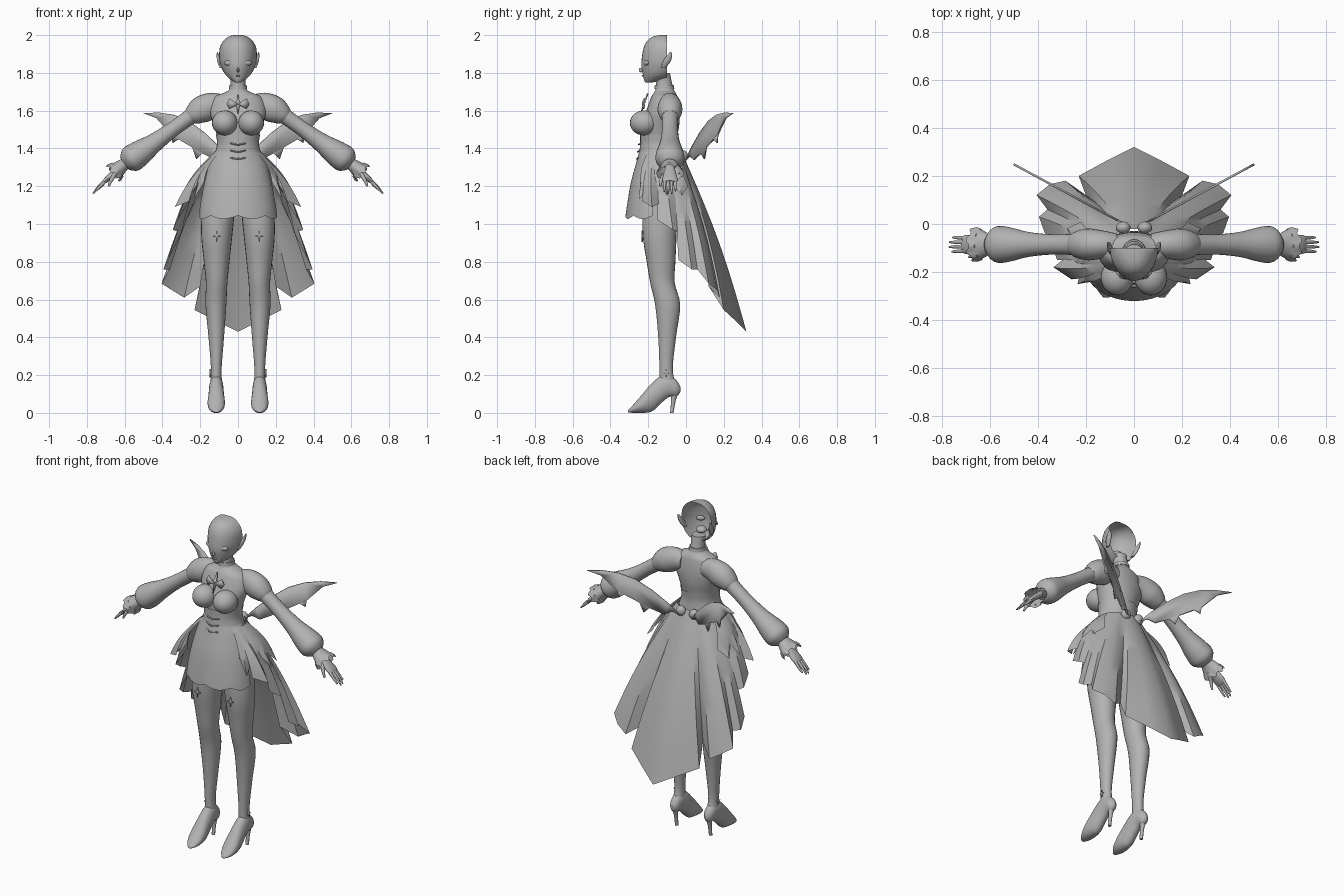
import bpy, bmesh, math
from mathutils import Vector, Matrix

cube = bpy.data.objects.get("Cube")
if cube:
    bpy.data.objects.remove(cube, do_unlink=True)

X, Y, Z = Vector((1, 0, 0)), Vector((0, 1, 0)), Vector((0, 0, 1))
GREY = (0.45, 0.45, 0.45, 1)
grey = bpy.data.materials.new("plain grey")
grey.use_nodes = True
grey.diffuse_color = GREY
grey.node_tree.nodes["Principled BSDF"].inputs["Base Color"].default_value = GREY


def finish(name, bm, mirror=False, thick=0, angle=50):
    bmesh.ops.recalc_face_normals(bm, faces=bm.faces)
    mesh = bpy.data.meshes.new(name)
    bm.to_mesh(mesh)
    bm.free()
    mesh.materials.append(grey)
    ob = bpy.data.objects.new(name, mesh)
    bpy.context.collection.objects.link(ob)
    bpy.ops.object.select_all(action='DESELECT')
    bpy.context.view_layer.objects.active = ob
    ob.select_set(True)
    bpy.ops.object.shade_smooth_by_angle(angle=math.radians(angle))
    if thick:
        mod = ob.modifiers.new("thickness", 'SOLIDIFY')
        mod.thickness, mod.offset = thick, 0
    if mirror:
        ob.modifiers.new("mirror", 'MIRROR')
    return ob


def grid(rows, closed=False, caps=False):
    """Skin a list of equally long point rows."""
    bm = bmesh.new()
    vs = [[bm.verts.new(p) for p in row] for row in rows]
    n = len(vs[0])
    for a, b in zip(vs, vs[1:]):
        for i in range(n if closed else n - 1):
            j = (i + 1) % n
            bm.faces.new((a[i], a[j], b[j], b[i]))
    if caps:
        bm.faces.new(vs[0])
        bm.faces.new(vs[-1])
    return bm


def smooth_path(pts, steps):
    """Catmull-Rom through points of any dimension."""
    out = []
    for i in range(len(pts) - 1):
        q = [pts[max(0, min(len(pts) - 1, i + k))] for k in (-1, 0, 1, 2)]
        for s in range(steps):
            t = s / steps
            out.append([0.5 * (2 * b + (c - a) * t + (2 * a - 5 * b + 4 * c - d) * t * t
                               + (3 * b - a - 3 * c + d) * t ** 3) for a, b, c, d in zip(*q)])
    return out + [list(pts[-1])]


def tube_mesh(pts, axis=None, ref=Y, sides=24, steps=4, caps=True):
    """Loft ellipses along points (x, y, z, radius across, radius along ref)."""
    path = smooth_path(pts, steps)
    rows = []
    for i, p in enumerate(path):
        before, after = path[max(i - 1, 0)], path[min(i + 1, len(path) - 1)]
        t = axis or (Vector(after[:3]) - Vector(before[:3])).normalized()
        v = (ref - t * ref.dot(t)).normalized()
        u = v.cross(t)
        ring = [2 * math.pi * k / sides for k in range(sides)]
        rows.append([Vector(p[:3]) + u * p[3] * math.cos(a) + v * p[4] * math.sin(a) for a in ring])
    return grid(rows, True, caps)


def tube(name, pts, mirror=False, **kw):
    return finish(name, tube_mesh(pts, **kw), mirror)


def ball(name, centre, radii, turn=0, mirror=False):
    bm = bmesh.new()
    bmesh.ops.create_uvsphere(bm, u_segments=24, v_segments=14, radius=1)
    m = Matrix.Translation(centre) @ Matrix.Rotation(turn, 4, 'Z') @ Matrix.Diagonal((*radii, 1))
    bmesh.ops.transform(bm, matrix=m, verts=bm.verts)
    finish(name, bm, mirror)


def plate(name, pts, thick=0.008, mirror=False):
    bm = bmesh.new()
    bm.faces.new([bm.verts.new(p) for p in pts])
    bmesh.ops.triangulate(bm, faces=bm.faces)
    finish(name, bm, mirror, thick)


def star(name, centre, across, up, size, mirror=False):
    pts = []
    for k in range(8):
        r, a = size * (0.28 if k % 2 else 1), k * math.pi / 4
        pts.append(Vector(centre) + across * r * 0.7 * math.cos(a) + up * r * math.sin(a))
    plate(name, pts, mirror=mirror)


# Head: face shell, open behind
head = tube_mesh([(0, -.2, 1.748, .012, .015), (0, -.17, 1.762, .036, .052), (0, -.14, 1.79, .066, .088),
                  (0, -.108, 1.83, .089, .128), (0, -.1, 1.87, .099, .135), (0, -.1, 1.93, .097, .125),
                  (0, -.1, 1.97, .077, .105), (0, -.1, 1.993, .048, .072), (0, -.1, 2, .02, .03)],
                 axis=Z, sides=32)
bmesh.ops.bisect_plane(head, geom=head.verts[:] + head.edges[:] + head.faces[:],
                       plane_co=(0, -.1, 0), plane_no=Y, clear_outer=True)
finish("head", head)
ball("eye", (.05, -.211, 1.853), (.027, .01, .014), .4, True)
ball("nose", (0, -.238, 1.815), (.007, .012, .012))
ball("lips", (0, -.228, 1.785), (.014, .008, .004))
ball("inner_mouth", (0, -.15, 1.82), (.03, .03, .02))
tube("ear", [(.088, -.12, 1.825, .008, .01), (.098, -.105, 1.855, .01, .02),
             (.105, -.09, 1.885, .008, .016), (.11, -.08, 1.91, .002, .003)], True, axis=Z, sides=12)


# Torso: rows of height, half width, front and back
def section(z, w, front, back):
    return (0, (front + back) / 2, z, w, (back - front) / 2)


tube("torso", [section(*r) for r in (
    (1.80, .04, -.16, -.085), (1.72, .042, -.16, -.068), (1.695, .075, -.17, -.055), (1.67, .125, -.185, -.045),
    (1.6, .15, -.21, -.035), (1.53, .13, -.235, -.035), (1.47, .112, -.235, -.045), (1.41, .105, -.235, -.05),
    (1.36, .12, -.24, -.045), (1.25, .15, -.25, -.03), (1.08, .16, -.24, -.03))], axis=Z, sides=32)
ball("bust", (.07, -.222, 1.535), (.068, .075, .066), 0, True)
tube("corset", [section(*r) for r in (
    (1.475, .117, -.243, -.038), (1.42, .111, -.243, -.043), (1.36, .128, -.25, -.036))],
    axis=Z, sides=32, caps=False)
tube("choker", [section(1.735, .046, -.165, -.065), section(1.715, .048, -.167, -.062)], axis=Z)
for i in range(3):
    z = 1.42 - .038 * i
    y = -.25 - .006 * i
    tube("corset_lace", [(-.04, y + .01, z + .008, .004, .004), (0, y, z, .004, .004),
                         (.04, y + .01, z + .008, .004, .004)], sides=8)
lean = Vector((0, .35, 1)).normalized()
star("collar_bow", (0, -.222, 1.635), X, lean, .06)
plate("bow_loop", [(0, -.23, 1.635), (.045, -.222, 1.665), (.06, -.22, 1.635), (.045, -.225, 1.61)], mirror=True)

# Arms: puffed shoulder, long bell sleeve, frilled cuff
SY = -.085


def arm(*rows):
    return [(x, SY, z, a, b) for x, z, a, b in rows]


tube("shoulder_puff", arm((.07, 1.63, .05, .045), (.13, 1.628, .068, .058), (.19, 1.607, .072, .066),
                          (.235, 1.58, .056, .056), (.255, 1.567, .042, .044)), True)
tube("sleeve", arm((.24, 1.577, .042, .044), (.34, 1.505, .04, .042), (.44, 1.432, .05, .052),
                   (.52, 1.375, .068, .072), (.57, 1.34, .07, .075), (.6, 1.318, .04, .042)), True)
frill = tube_mesh(arm((.59, 1.325, .03, .032), (.625, 1.298, .038, .055), (.665, 1.265, .055, .072)),
                  sides=32, caps=False)
for k, v in enumerate(frill.verts):
    if k % 4 < 2 and k >= 192:
        v.co += Vector((-.012, 0, .009))
finish("cuff_frill", frill, True)

# Hands
tube("palm", arm((.61, 1.31, .02, .024), (.65, 1.277, .017, .03), (.69, 1.24, .015, .04),
                 (.71, 1.222, .01, .036)), True, sides=16)
for i in range(4):
    y = SY + .018 * (i - 1.5)
    reach = (.85, 1, .98, .8)[i]
    tube("finger", [(.695, y, 1.235, .009, .009), (.695 + .04 * reach, y * 1.05 + .004, 1.2, .008, .008),
                    (.695 + .073 * reach, y * 1.1 + .008, 1.235 - .075 * reach, .004, .004)], True, sides=10)
tube("thumb", [(.645, SY - .02, 1.275, .012, .012), (.67, SY - .045, 1.235, .01, .01),
               (.685, SY - .052, 1.2, .005, .005)], True, sides=10)

# Legs and heeled shoes
tube("leg", [(.1, -.14, 1.14, .09, .09), (.112, -.14, .95, .083, .09), (.113, -.132, .8, .068, .076),
             (.113, -.125, .69, .057, .065), (.117, -.097, .57, .055, .066), (.115, -.1, .4, .041, .047),
             (.115, -.105, .23, .028, .035), (.115, -.095, .14, .033, .045)], True, axis=Z)
tube("shoe", [(.115, -.03, .125, .015, .01), (.115, -.05, .13, .042, .027), (.115, -.09, .142, .058, .034),
              (.115, -.13, .125, .072, .038), (.115, -.18, .083, .075, .042), (.115, -.23, .05, .05, .046),
              (.115, -.275, .024, .024, .036), (.115, -.306, .008, .006, .012)], True, axis=Y, ref=X)
tube("shoe_heel", [(.115, -.055, .13, .024, .026), (.115, -.066, .07, .012, .013),
                   (.115, -.075, 0, .01, .009)], True, axis=Z, sides=12)
star("thigh_star", (.112, -.232, .935), X, Z, .03, True)
star("ankle_star", (.146, -.105, .21), Y, Z, .022, True)

# Front skirt panel with a scalloped hem
rows = []
for w, front, mid, z in smooth_path([(.122, -.248, -.14, 1.385), (.15, -.262, -.145, 1.33),
                                     (.178, -.292, -.16, 1.22), (.2, -.312, -.17, 1.1), (.208, -.32, -.17, 1.045)], 3):
    drop = max(0, (1.12 - z) / .075) * .018
    angles = [math.radians(a) for a in range(-88, 89, 4)]
    rows.append([(w * math.sin(a), mid + (front - mid) * math.cos(a), z - drop * abs(math.sin(a * 4.1)))
                 for a in angles])
finish("front_skirt", grid(rows))


# Draped overskirts: waist arc ruled down to a folded hem
def drape(name, hem, start, end, bulge):
    rows = []
    for s in range(11):
        t = s / 10
        row = []
        for i, h in enumerate(hem):
            a = math.radians(start + (end - start) * i / (len(hem) - 1))
            out = Vector((math.sin(a), math.cos(a), 0))
            top = Vector((.132 * out.x, -.135 + .115 * out.y, 1.375))
            row.append(top.lerp(Vector(h), t) + out * bulge * math.sin(math.pi * t))
        rows.append(row)
    finish(name, grid(rows), True, angle=35)


drape("long_tail", [(0, .32, .43), (.11, .265, .485), (.23, .2, .545), (.2, .12, .67), (.285, .18, .61),
                    (.35, .165, .65), (.405, .12, .685), (.36, .06, .76), (.395, .03, .76), (.37, -.04, .81),
                    (.3, -.02, .95), (.345, -.07, .97), (.32, -.15, 1.02), (.26, -.12, 1.12),
                    (.335, -.18, 1.09), (.26, -.23, 1.12)], 0, 118, .025)
drape("hip_ruffle", [(.22, .01, 1.2), (.28, -.02, 1.15), (.25, -.07, 1.21), (.3, -.1, 1.15), (.245, -.13, 1.21),
                     (.285, -.19, 1.12), (.22, -.18, 1.2), (.235, -.25, 1.13), (.18, -.24, 1.22)], 65, 128, .02)

# Scalloped bat wings sweeping back
outline = [(.04, 1.34), (.1, 1.41), (.18, 1.485), (.26, 1.545), (.34, 1.578), (.42, 1.59), (.5, 1.587),
           (.43, 1.56), (.375, 1.515), (.35, 1.47), (.345, 1.43), (.315, 1.45), (.275, 1.445), (.24, 1.405),
           (.22, 1.345), (.19, 1.375), (.155, 1.375), (.12, 1.34), (.08, 1.36)]
plate("wing", [(x, (x - .04) * .54, z) for x, z in outline], .009, True)
ball("wing_root", (.045, -.015, 1.36), (.03, .025, .03), 0, True)
